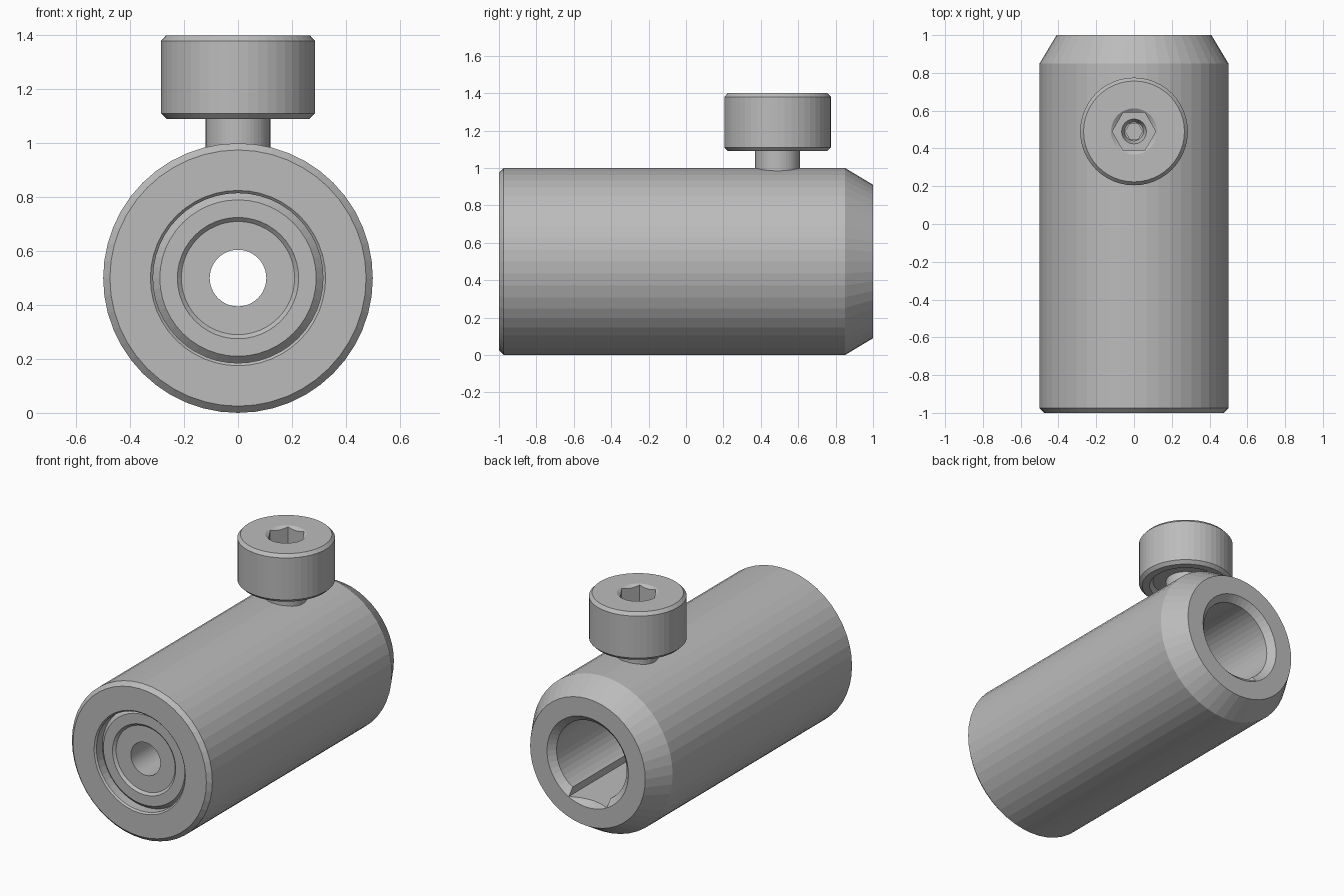
import bpy, bmesh, math
from mathutils import Matrix

cube = bpy.data.objects.get("Cube")
if cube:
    bpy.data.objects.remove(cube, do_unlink=True)

grey = bpy.data.materials.new("plain grey")
grey.use_nodes = True
colour = (0.5, 0.5, 0.5, 1)
grey.diffuse_color = colour
grey.node_tree.nodes["Principled BSDF"].inputs["Base Color"].default_value = colour

SCREW_Y = 0.49


def finish(bm, name, matrix):
    bmesh.ops.remove_doubles(bm, verts=bm.verts, dist=1e-5)
    bmesh.ops.recalc_face_normals(bm, faces=bm.faces)
    bm.transform(matrix)
    mesh = bpy.data.meshes.new(name)
    bm.to_mesh(mesh)
    bm.free()
    mesh.materials.append(grey)
    obj = bpy.data.objects.new(name, mesh)
    bpy.context.collection.objects.link(obj)
    return obj


def lathe(name, profile, matrix, sides=48, closed=False):
    """Turn (radius, height) points about the z axis."""
    bm = bmesh.new()
    verts = [bm.verts.new((r, 0, h)) for r, h in profile]
    pairs = list(zip(verts, verts[1:]))
    if closed:
        pairs.append((verts[-1], verts[0]))
    edges = [bm.edges.new(p) for p in pairs]
    bmesh.ops.spin(bm, geom=verts + edges, axis=(0, 0, 1), cent=(0, 0, 0),
                   angle=math.tau, steps=sides, use_duplicate=False)
    return finish(bm, name, matrix)


def cut(obj, cutter):
    """Subtract the cutter from the object and discard it."""
    mod = obj.modifiers.new("cut", "BOOLEAN")
    mod.operation = "DIFFERENCE"
    mod.solver = "EXACT"
    mod.object = cutter
    depsgraph = bpy.context.evaluated_depsgraph_get()
    mesh = bpy.data.meshes.new_from_object(obj.evaluated_get(depsgraph))
    obj.modifiers.clear()
    obj.data = mesh
    bpy.data.objects.remove(cutter, do_unlink=True)


# Body: chamfered sleeve with a stepped front and a wide rear bore
along_y = Matrix.Translation((0, 0, 0.5)) @ Matrix.Rotation(-math.pi / 2, 4, "X")
body = lathe("sleeve_body", [
    (0.475, -1), (0.5, -0.975), (0.5, 0.85), (0.41, 1),
    (0.29, 1), (0.25, 0.96), (0.25, -0.6), (0.105, -0.6),
    (0.105, -0.94), (0.21, -0.94), (0.225, -0.955), (0.29, -0.955),
    (0.315, -0.93), (0.315, -0.99), (0.325, -1)], along_y, closed=True)

# Flat-bottomed slot along the floor of the bore
bm = bmesh.new()
bmesh.ops.create_cube(bm, size=1)
slot = finish(bm, "slot_cutter", Matrix.Translation((0, 0.3, 0.345))
              @ Matrix.Diagonal((0.27, 1.6, 0.2, 1)))
cut(body, slot)

# Clamp screw: head with a recessed underside, neck running into the body
upright = Matrix.Translation((0, SCREW_Y, 0))
screw = lathe("clamp_screw", [
    (0, 0.78), (0.12, 0.78), (0.12, 1.12), (0.2, 1.12), (0.22, 1.09),
    (0.265, 1.09), (0.285, 1.11), (0.285, 1.38), (0.267, 1.4),
    (0.122, 1.4), (0.1, 1.385), (0, 1.385)], upright)

# Hexagonal drive socket with a smaller one in its floor
cut(screw, lathe("socket_cutter", [
    (0, 1.22), (0.115, 1.22), (0.115, 1.5), (0, 1.5)], upright, sides=6))
cut(screw, lathe("pilot_cutter", [
    (0, 1.18), (0.05, 1.18), (0.07, 1.23), (0, 1.23)], upright, sides=24))
cut(screw, lathe("small_socket_cutter", [
    (0, 1.1), (0.045, 1.1), (0.045, 1.25), (0, 1.25)], upright, sides=6))
